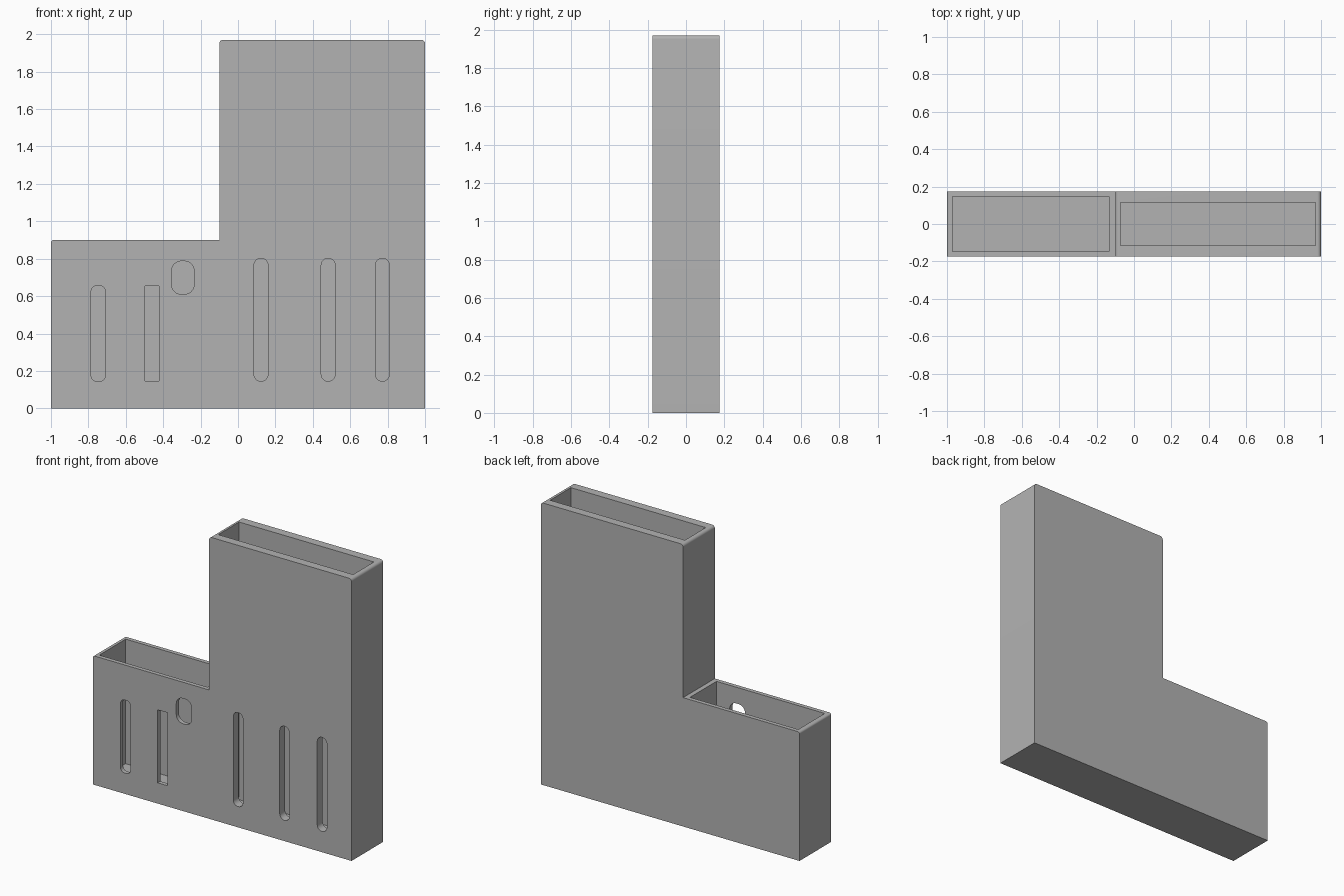
import bpy, bmesh, math

cube = bpy.data.objects.get("Cube")
if cube:
    bpy.data.objects.remove(cube, do_unlink=True)

HALF_DEPTH = 0.175
FLOOR = 0.03
TOWER_TOP, BOX_TOP, STEP_X = 1.97, 0.9, -0.1

grey = bpy.data.materials.new("plain grey")
grey.use_nodes = True
grey.diffuse_color = (0.45, 0.45, 0.45, 1)
grey.node_tree.nodes["Principled BSDF"].inputs["Base Color"].default_value = grey.diffuse_color


def prism(name, outline, y0, y1):
    """Extrude an x-z outline from y0 to y1; each point is (x, z, corner radius)."""
    pts = []
    n = len(outline)
    for i, (x, z, r) in enumerate(outline):
        if r == 0:
            pts.append((x, z))
            continue
        # convex right-angled corner: quarter arc between its two neighbours
        px, pz, _ = outline[i - 1]
        nx, nz, _ = outline[(i + 1) % n]
        a = (math.copysign(1, px - x) if px != x else 0, math.copysign(1, pz - z) if pz != z else 0)
        b = (math.copysign(1, nx - x) if nx != x else 0, math.copysign(1, nz - z) if nz != z else 0)
        for k in range(9):
            t = k / 8 * math.pi / 2
            u, v = r * (1 - math.sin(t)), r * (1 - math.cos(t))
            pts.append((x + a[0] * u + b[0] * v, z + a[1] * u + b[1] * v))
    bm = bmesh.new()
    face = bm.faces.new([bm.verts.new((x, y0, z)) for x, z in pts])
    moved = bmesh.ops.extrude_face_region(bm, geom=[face])["geom"]
    bmesh.ops.translate(bm, vec=(0, y1 - y0, 0),
                        verts=[g for g in moved if isinstance(g, bmesh.types.BMVert)])
    bmesh.ops.recalc_face_normals(bm, faces=bm.faces)
    mesh = bpy.data.meshes.new(name)
    bm.to_mesh(mesh)
    bm.free()
    mesh.materials.append(grey)
    obj = bpy.data.objects.new(name, mesh)
    bpy.context.collection.objects.link(obj)
    return obj


def rect(x0, x1, z0, z1, r=0):
    return [(x0, z0, r), (x1, z0, r), (x1, z1, r), (x0, z1, r)]


# Stepped outer body with softened top corners
body = prism("holder_body", [
    (-1, 0, 0), (1, 0, 0), (1, TOWER_TOP, 0.02), (STEP_X, TOWER_TOP, 0.02),
    (STEP_X, BOX_TOP, 0), (-1, BOX_TOP, 0.015)], -HALF_DEPTH, HALF_DEPTH)

# Open-topped pockets
cutters = [
    prism("low_pocket_cutter", rect(-0.97, -0.133, FLOOR, BOX_TOP + 0.1), -0.146, 0.146),
    prism("tall_pocket_cutter", rect(-0.072, 0.97, FLOOR, TOWER_TOP + 0.1), -0.115, 0.115),
]

# Openings through the front wall: left, right, bottom, top, radius
openings = [
    ("low_slot_cutter", -0.785, -0.71, 0.145, 0.655, 0.03),
    ("square_slot_cutter", -0.498, -0.422, 0.145, 0.655, 0),
    ("finger_hole_cutter", -0.355, -0.235, 0.61, 0.787, 0.052),
]
for x in (0.123, 0.482, 0.772):
    openings.append(("tall_slot_cutter", x - 0.037, x + 0.037, 0.145, 0.802, 0.0365))
for name, x0, x1, z0, z1, r in openings:
    cutters.append(prism(name, rect(x0, x1, z0, z1, r), -0.25, -0.05))

# Cut everything out of the body
bpy.context.view_layer.objects.active = body
for cutter in cutters:
    cutter.hide_render = True
    mod = body.modifiers.new(cutter.name, "BOOLEAN")
    mod.operation = "DIFFERENCE"
    mod.solver = "EXACT"
    mod.object = cutter
    bpy.ops.object.modifier_apply(modifier=mod.name)
    bpy.data.objects.remove(cutter, do_unlink=True)

# Smooth the rounded corners only
bpy.ops.object.select_all(action="DESELECT")
body.select_set(True)
bpy.ops.object.shade_smooth_by_angle(angle=math.radians(30))
